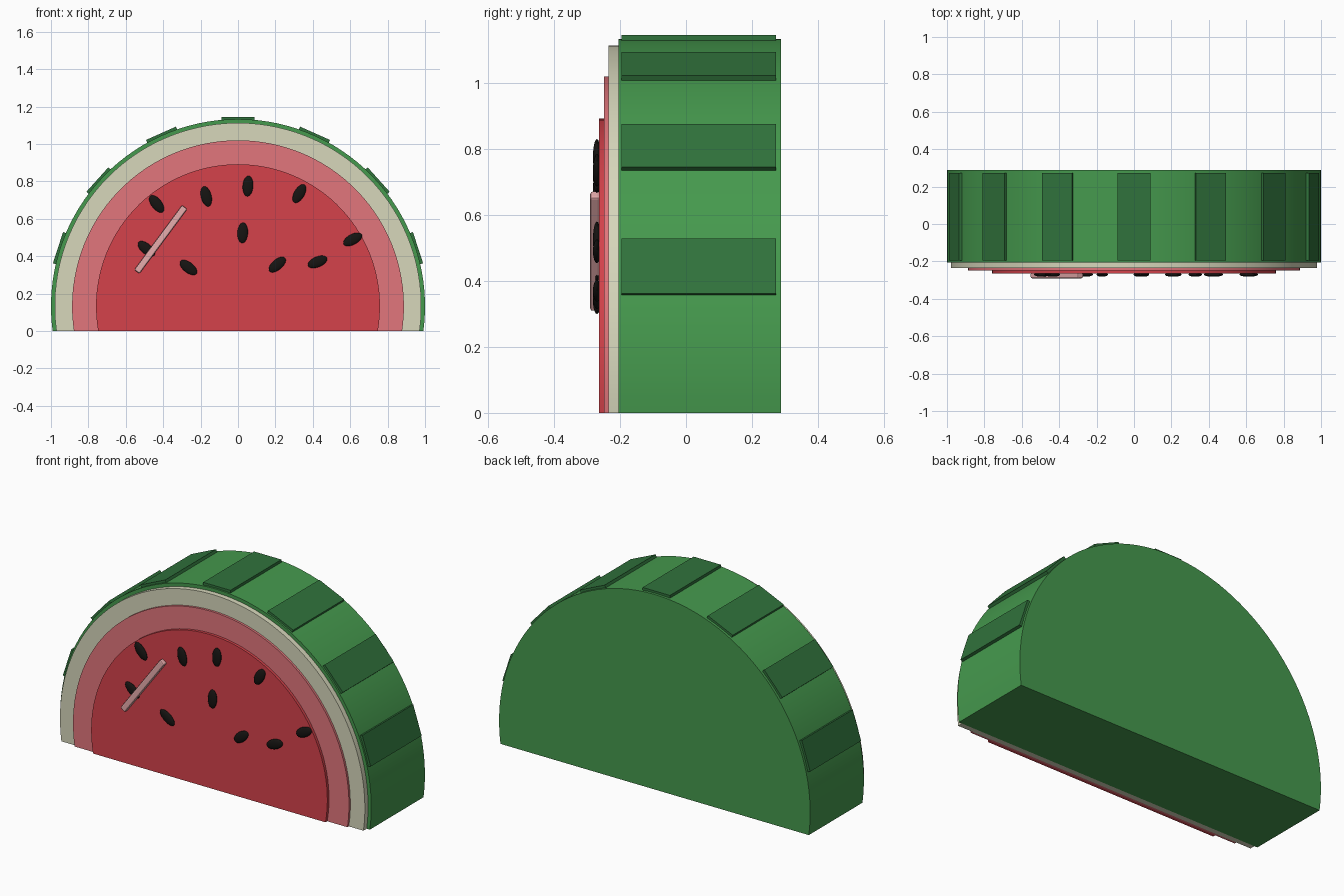
import bpy, bmesh, math
from mathutils import Matrix, Vector

if "Cube" in bpy.data.objects:
    bpy.data.objects.remove(bpy.data.objects["Cube"])

CZ = 0.133  # centre height of the round profile


def material(name, rgb):
    m = bpy.data.materials.new(name)
    m.diffuse_color = (*rgb, 1)
    m.use_nodes = True
    m.node_tree.nodes["Principled BSDF"].inputs["Base Color"].default_value = m.diffuse_color
    return m


GREEN = material("rind_green", (0.06, 0.32, 0.075))
DARK = material("stripe_green", (0.03, 0.17, 0.045))
CREAM = material("pith_cream", (0.68, 0.68, 0.5))
PINK = material("pale_red", (0.76, 0.18, 0.2))
RED = material("flesh_red", (0.66, 0.055, 0.07))
BLACK = material("seed_black", (0.008, 0.007, 0.006))
SHINE = material("highlight_pink", (0.8, 0.42, 0.42))


def make(name, bm, mat, smooth=False):
    bmesh.ops.recalc_face_normals(bm, faces=bm.faces)
    me = bpy.data.meshes.new(name)
    bm.to_mesh(me)
    bm.free()
    me.materials.append(mat)
    ob = bpy.data.objects.new(name, me)
    bpy.context.collection.objects.link(ob)
    if smooth:
        bpy.ops.object.select_all(action='DESELECT')
        ob.select_set(True)
        bpy.context.view_layer.objects.active = ob
        bpy.ops.object.shade_smooth_by_angle(angle=math.radians(30))
    return ob


def slab(name, r, y0, y1, mat, n=64):
    """Circle cut flat at z = 0, extruded from y0 to y1."""
    a0 = -math.asin(CZ / r)
    span = math.pi - 2 * a0
    bm = bmesh.new()
    vs = [bm.verts.new((r * math.cos(a0 + span * i / n), y0,
                        CZ + r * math.sin(a0 + span * i / n))) for i in range(n + 1)]
    face = bm.faces.new(vs)
    ext = bmesh.ops.extrude_face_region(bm, geom=[face], use_keep_orig=True)
    moved = [g for g in ext["geom"] if isinstance(g, bmesh.types.BMVert)]
    bmesh.ops.translate(bm, verts=moved, vec=Vector((0, y1 - y0, 0)))
    return make(name, bm, mat, True)


def placed(x, y, z, deg, size):
    """Scale, turn in the front plane, then move."""
    return (Matrix.Translation((x, y, z)) @ Matrix.Rotation(-math.radians(deg), 4, 'Y')
            @ Matrix.Diagonal((*size, 1)))


# Rind and stepped layers of the slice
slab("rind", 1.0, -0.205, 0.288, GREEN)
slab("pith", 0.98, -0.235, -0.205, CREAM)
slab("outer_flesh", 0.887, -0.248, -0.235, PINK)
slab("inner_flesh", 0.759, -0.264, -0.248, RED)

# Flat stripes around the rind
for i in range(7):
    deg = 18 + 24 * i
    a = math.radians(deg)
    bm = bmesh.new()
    bmesh.ops.create_cube(bm, size=1, matrix=placed(
        math.cos(a), 0.039, CZ + math.sin(a), deg, (0.024, 0.468, 0.175)))
    make(f"stripe_{i + 1}", bm, DARK)

# Seeds: x, z, tilt
seeds = [(-0.435, 0.68, 128), (-0.17, 0.72, 104), (0.053, 0.775, 86), (0.328, 0.735, 60),
         (0.025, 0.525, 87), (0.613, 0.49, 28), (0.425, 0.37, 22), (0.21, 0.355, 40),
         (-0.265, 0.34, 142), (-0.49, 0.44, 140)]
for i, (x, z, deg) in enumerate(seeds):
    bm = bmesh.new()
    bmesh.ops.create_uvsphere(bm, u_segments=20, v_segments=12, radius=1,
                              matrix=placed(x, -0.27, z, deg, (0.055, 0.012, 0.028)))
    make(f"seed_{i + 1}", bm, BLACK, True)

# Highlight bar lying on the flesh
bm = bmesh.new()
bmesh.ops.create_cube(bm, size=1, matrix=placed(-0.413, -0.276, 0.49, 53.5, (0.43, 0.029, 0.035)))
bmesh.ops.bevel(bm, geom=bm.edges[:], offset=0.007, segments=2, profile=0.5, affect='EDGES')
make("highlight_bar", bm, SHINE)
